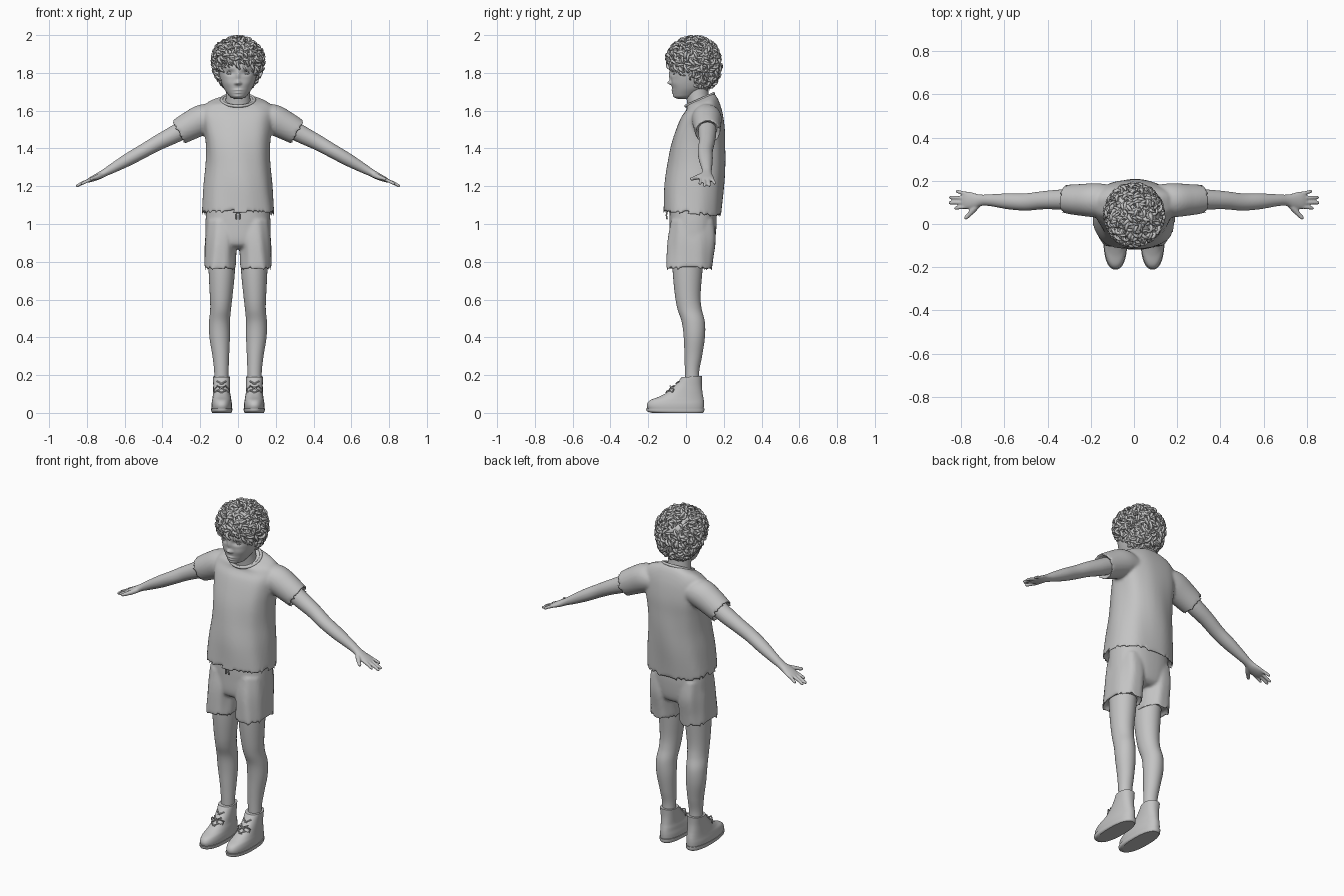
import bpy, bmesh, math, random
from mathutils import Vector

random.seed(4)
cube = bpy.data.objects.get("Cube")
if cube:
    bpy.data.objects.remove(cube)

grey = bpy.data.materials.new("plain grey")
grey.use_nodes = True
TONE = (0.55, 0.55, 0.55, 1)
grey.diffuse_color = TONE
grey.node_tree.nodes["Principled BSDF"].inputs["Base Color"].default_value = TONE


def smooth_rows(rows, steps):
    """Catmull-Rom interpolation of rows of numbers."""
    out = []
    for i in range(len(rows) - 1):
        p0, p1, p2 = rows[max(i - 1, 0)], rows[i], rows[i + 1]
        p3 = rows[min(i + 2, len(rows) - 1)]
        for s in range(steps):
            t = s / steps
            out.append([b + t * ((c - a) + t * ((2 * a - 5 * b + 4 * c - d) + t * (3 * b - a - 3 * c + d))) / 2
                        for a, b, c, d in zip(p0, p1, p2, p3)])
    return out + [list(rows[-1])]


def skin(bm, rings, side, hollow):
    """Join rings of points into a closed tube; returns the caps to hollow out."""
    loops = [[bm.verts.new((side * p.x, p.y, p.z)) for p in r] for r in rings]
    n = len(loops[0])
    for a, b in zip(loops, loops[1:]):
        for i in range(n):
            j = (i + 1) % n
            bm.faces.new((a[i], a[j], b[j], b[i])).smooth = True
    caps = [bm.faces.new(loops[0][::-1]), bm.faces.new(loops[-1])]
    return [caps[k] for k in hollow]


def unit_ring(segs, power):
    for i in range(segs):
        t = 2 * math.pi * i / segs
        c, s = math.cos(t), math.sin(t)
        yield t, math.copysign(abs(c) ** (2 / power), c), math.copysign(abs(s) ** (2 / power), s)


def stack(bm, rows, side=1, segs=48, power=2.0, fold=0, steps=6, hollow=()):
    """Level slices: x centre, z, half width, front y, back y, tilt."""
    rings = []
    for x, z, w, yf, yb, tilt in smooth_rows(rows, steps):
        ring, cy, d = [], (yf + yb) / 2, (yb - yf) / 2
        for t, c, s in unit_ring(segs, power):
            k = 1 + fold * math.sin(6 * t + 11 * z) * math.cos(2 * t - 5 * z)
            ring.append(Vector((x + w * c * k, cy + d * s * k, z + tilt * d * s)))
        rings.append(ring)
    return skin(bm, rings, side, hollow)


def limb(bm, rows, side=1, segs=24, steps=5, hollow=()):
    """Tube along a path: centre, half depth along y, half thickness."""
    rows = smooth_rows(rows, steps)
    pts = [Vector(r[:3]) for r in rows]
    rings = []
    for i, (p, r) in enumerate(zip(pts, rows)):
        t = (pts[min(i + 1, len(pts) - 1)] - pts[max(i - 1, 0)]).normalized()
        u = Vector((0, 1, 0))
        u = (u - t * u.dot(t)).normalized()
        v = t.cross(u)
        rings.append([p + u * r[3] * c + v * r[4] * s for _, c, s in unit_ring(segs, 2)])
    return skin(bm, rings, side, hollow)


def finish(name, bm, caps=(), voxel=0):
    bmesh.ops.recalc_face_normals(bm, faces=bm.faces[:])
    if caps:
        bmesh.ops.inset_individual(bm, faces=list(caps), thickness=0.016, depth=-0.035)
    me = bpy.data.meshes.new(name)
    bm.to_mesh(me)
    bm.free()
    me.materials.append(grey)
    ob = bpy.data.objects.new(name, me)
    bpy.context.collection.objects.link(ob)
    if voxel:
        m = ob.modifiers.new("Fuse", "REMESH")
        m.mode, m.voxel_size, m.use_smooth_shade = "VOXEL", voxel, True
        m = ob.modifiers.new("Relax", "SMOOTH")
        m.factor, m.iterations = 0.5, 2


def cords(name, lines, depth, cyclic=False, res=1):
    """Round strands through points of x, y, z, thickness."""
    cu = bpy.data.curves.new(name, "CURVE")
    cu.dimensions, cu.bevel_depth, cu.bevel_resolution, cu.use_fill_caps = "3D", depth, res, True
    for line in lines:
        sp = cu.splines.new("POLY")
        sp.points.add(len(line) - 1)
        sp.use_cyclic_u, sp.use_smooth = cyclic, True
        for pt, (x, y, z, r) in zip(sp.points, line):
            pt.co, pt.radius = (x, y, z, 1), r
    cu.materials.append(grey)
    bpy.context.collection.objects.link(bpy.data.objects.new(name, cu))


# Head with sculpted face
bm = bmesh.new()
stack(bm, [(0, 1.663, .02, -.045, .02, 0), (0, 1.672, .04, -.06, .04, 0), (0, 1.69, .056, -.067, .07, 0),
           (0, 1.72, .076, -.073, .11, 0), (0, 1.76, .092, -.078, .13, 0), (0, 1.8, .101, -.083, .145, 0),
           (0, 1.86, .106, -.082, .15, 0), (0, 1.92, .09, -.055, .13, 0), (0, 1.955, .05, 0, .09, 0)],
      segs=104, power=2.15, steps=9)
features = [(0, 1.748, .012, .011, .021), (0, 1.785, .009, .028, .009), (.013, 1.744, .007, .006, .007),
            (.042, 1.8, .021, .013, -.011), (.045, 1.826, .03, .01, .004), (0, 1.709, .022, .005, .007),
            (0, 1.695, .018, .006, .007), (0, 1.677, .02, .01, .006), (.05, 1.745, .025, .02, .004)]
for v in bm.verts:
    if v.co.y < 0:
        x, z = abs(v.co.x), v.co.z
        v.co.y -= sum(h * math.exp(-((x - fx) / sx) ** 2 - ((z - fz) / sz) ** 2) for fx, fz, sx, sz, h in features)
finish("head", bm)

# Eyes and eyelids
for side, word in ((1, "left"), (-1, "right")):
    bm = bmesh.new()
    bmesh.ops.create_uvsphere(bm, u_segments=20, v_segments=12, radius=.017)
    for v in bm.verts:
        v.co += Vector((side * .042, -.05, 1.8))
    for f in bm.faces:
        f.smooth = True
    finish("eye_" + word, bm)
    lids = [[(side * (.042 + .02 * c), -.066 + .01 * c * c, 1.8 + up * .009 * (1 - c * c), 1)
             for c in (-1, -.6, -.2, .2, .6, 1)] for up in (1, -.8)]
    cords("eyelids_" + word, lids, .003)

# Neck
bm = bmesh.new()
stack(bm, [(0, 1.57, .085, .0, .14, 0), (0, 1.62, .07, .008, .132, 0), (0, 1.68, .064, .0, .12, 0),
           (0, 1.75, .064, -.01, .115, 0)])
finish("neck", bm)


# Curly hair: a scalp cap covered in coiled locks
def hair_point(d, grow):
    low = max(0, -d.z)
    return Vector((d.x * (.122 + grow), .04 + .03 * low + d.y * (.128 + grow),
                   1.87 + d.z * (.108 + grow if d.z > 0 else .16)))


def hairline(y):
    return 1.85 - .14 * min(1, max(0, (y + .06) / .11))


bm = bmesh.new()
bmesh.ops.create_icosphere(bm, subdivisions=5, radius=1)
for v in bm.verts:
    v.co = hair_point(v.co.normalized(), .004 * math.sin(9 * v.co.x + 7 * v.co.z) * math.sin(8 * v.co.y))
bmesh.ops.delete(bm, geom=[f for f in bm.faces if f.calc_center_median().z < hairline(f.calc_center_median().y)],
                 context="FACES")
for f in bm.faces:
    f.smooth = True
finish("hair_cap", bm)
locks = []
while len(locks) < 480:
    d = Vector([random.gauss(0, 1) for _ in range(3)]).normalized()
    start = hair_point(d, 0)
    if start.z < hairline(start.y) + .012:
        continue
    pull = Vector((random.gauss(0, .7), random.gauss(0, .7), -.8))
    flow = (pull - d * pull.dot(d)).normalized() * random.uniform(.3, .55)
    across = d.cross(flow).normalized()
    coil, phase, turns = random.uniform(.006, .013), random.uniform(0, 6.28), random.uniform(5, 9)
    lock = []
    for i in range(10):
        t = i / 9
        e = (d + flow * t).normalized()
        p = hair_point(e, .007) + coil * (e * math.cos(phase + turns * t) + across * math.sin(phase + turns * t))
        lock.append((*p, .25 + math.sin(math.pi * min(1, t * .8 + .2))))
    locks.append(lock)
cords("hair_curls", locks, .0065)

# Shirt: torso and sleeves fused
bm = bmesh.new()
caps = stack(bm, [(0, 1.043, .194, -.12, .185, -.08), (0, 1.2, .181, -.113, .2, 0), (0, 1.32, .169, -.096, .206, 0),
                  (0, 1.42, .17, -.078, .207, 0), (0, 1.5, .18, -.053, .206, 0), (0, 1.57, .19, -.025, .196, .04),
                  (0, 1.615, .185, .0, .182, .15), (0, 1.645, .15, .005, .165, .3), (0, 1.66, .085, .0, .145, .45)],
             segs=64, power=2.35, fold=.018, hollow=(0,))
for side in (1, -1):
    caps += limb(bm, [(.12, .108, 1.56, .075, .065), (.18, .11, 1.555, .079, .08), (.25, .112, 1.522, .073, .076),
                      (.322, .115, 1.482, .066, .068)], side, segs=40, hollow=(1,))
finish("shirt", bm, caps, .009)
ring = [(.087 * math.cos(a), .0725 + .074 * math.sin(a), 1.657 + .033 * math.sin(a), 1)
        for a in (math.tau * i / 48 for i in range(48))]
cords("collar", [ring], .008, True, 3)

# Shorts: hips and two legs fused, with a drawstring
bm = bmesh.new()
stack(bm, [(0, .87, .1, -.05, .12, 0), (0, .9, .165, -.085, .15, 0), (0, 1.0, .172, -.088, .162, 0),
           (0, 1.1, .165, -.085, .16, 0)], power=2.4)
caps = []
for side in (1, -1):
    caps += stack(bm, [(.096, .752, .085, -.106, .138, 0), (.094, .82, .084, -.103, .145, 0),
                       (.09, .92, .084, -.096, .157, 0), (.085, 1.02, .08, -.08, .15, 0)],
                  side, power=2.3, fold=.03, hollow=(0,))
finish("shorts", bm, caps, .009)
cords("drawstring", [[(s * .006, -.1, 1.07, 1), (s * .009, -.104, 1.045, 1), (s * .01, -.1, 1.025, 1)]
                     for s in (1, -1)], .004)

for side, word in ((1, "left"), (-1, "right")):
    # Arm and hand
    bm = bmesh.new()
    limb(bm, [(.2, .11, 1.55, .052, .052), (.33, .113, 1.478, .047, .047), (.42, .11, 1.432, .042, .041),
              (.5, .102, 1.387, .04, .037), (.58, .105, 1.342, .037, .034), (.66, .11, 1.297, .028, .026),
              (.705, .11, 1.272, .026, .02), (.74, .107, 1.253, .036, .018), (.775, .11, 1.237, .041, .014),
              (.797, .113, 1.227, .034, .009)], side)
    for base, tip_y, tip_x in ((.08, .074, .832), (.1, .098, .858), (.12, .123, .856), (.139, .151, .826)):
        mid = (.77 + tip_x) / 2
        limb(bm, [(.765, base, 1.241, .009, .01), (mid, (base + tip_y) / 2, 1.24 - (mid - .765) * .38, .0085, .009),
                  (tip_x - .008, tip_y, 1.24 - (tip_x - .773) * .43, .008, .008),
                  (tip_x, tip_y, 1.24 - (tip_x - .765) * .43, .004, .004)], side, segs=12)
    limb(bm, [(.715, .1, 1.262, .014, .014), (.742, .068, 1.25, .014, .014), (.765, .042, 1.242, .0105, .0105),
              (.779, .028, 1.238, .009, .009), (.783, .023, 1.236, .004, .004)], side, segs=12)
    finish("arm_" + word, bm, (), .0045)

    # Leg
    bm = bmesh.new()
    stack(bm, [(.088, .14, .037, -.005, .072, 0), (.088, .22, .038, -.006, .07, 0), (.091, .3, .044, -.008, .085, 0),
               (.097, .4, .054, -.012, .1, 0), (.098, .48, .055, -.022, .1, 0), (.092, .55, .055, -.045, .083, 0),
               (.089, .62, .06, -.058, .077, 0), (.086, .74, .069, -.07, .086, 0), (.086, .88, .074, -.075, .1, 0)], side)
    finish("leg_" + word, bm)

    # Shoe with sole and laces
    bm = bmesh.new()
    stack(bm, [(.086, .005, .047, -.185, .085, 0), (.086, .022, .053, -.203, .093, 0),
               (.086, .045, .054, -.207, .095, 0), (.086, .067, .051, -.19, .094, 0),
               (.086, .086, .048, -.142, .091, 0), (.087, .11, .045, -.098, .087, 0),
               (.087, .15, .044, -.054, .084, 0), (.088, .192, .045, -.024, .086, .06)], side, power=2.3)
    finish("shoe_" + word, bm)
    bm = bmesh.new()
    stack(bm, [(.086, .0, .05, -.18, .09, 0), (.086, .008, .055, -.206, .096, 0), (.086, .024, .056, -.211, .097, 0)],
          side, power=2.4)
    finish("sole_" + word, bm)
    cx = side * .087
    lines = [[(cx + s * .024 * c, y + .016 * c * c, z + .012 * c, 1) for c in (-1, -.5, 0, .5, 1)]
             for y, z in ((-.105, .108), (-.078, .132), (-.052, .155)) for s in (1, -1)]
    lines += [[(cx, -.08, .135, 1), (cx + s * .022, -.084, .142, 1), (cx + s * .04, -.065, .125, 1),
               (cx + s * .034, -.07, .108, 1), (cx + s * .015, -.09, .12, 1), (cx, -.08, .135, 1)] for s in (1, -1)]
    cords("laces_" + word, lines, .0038)
